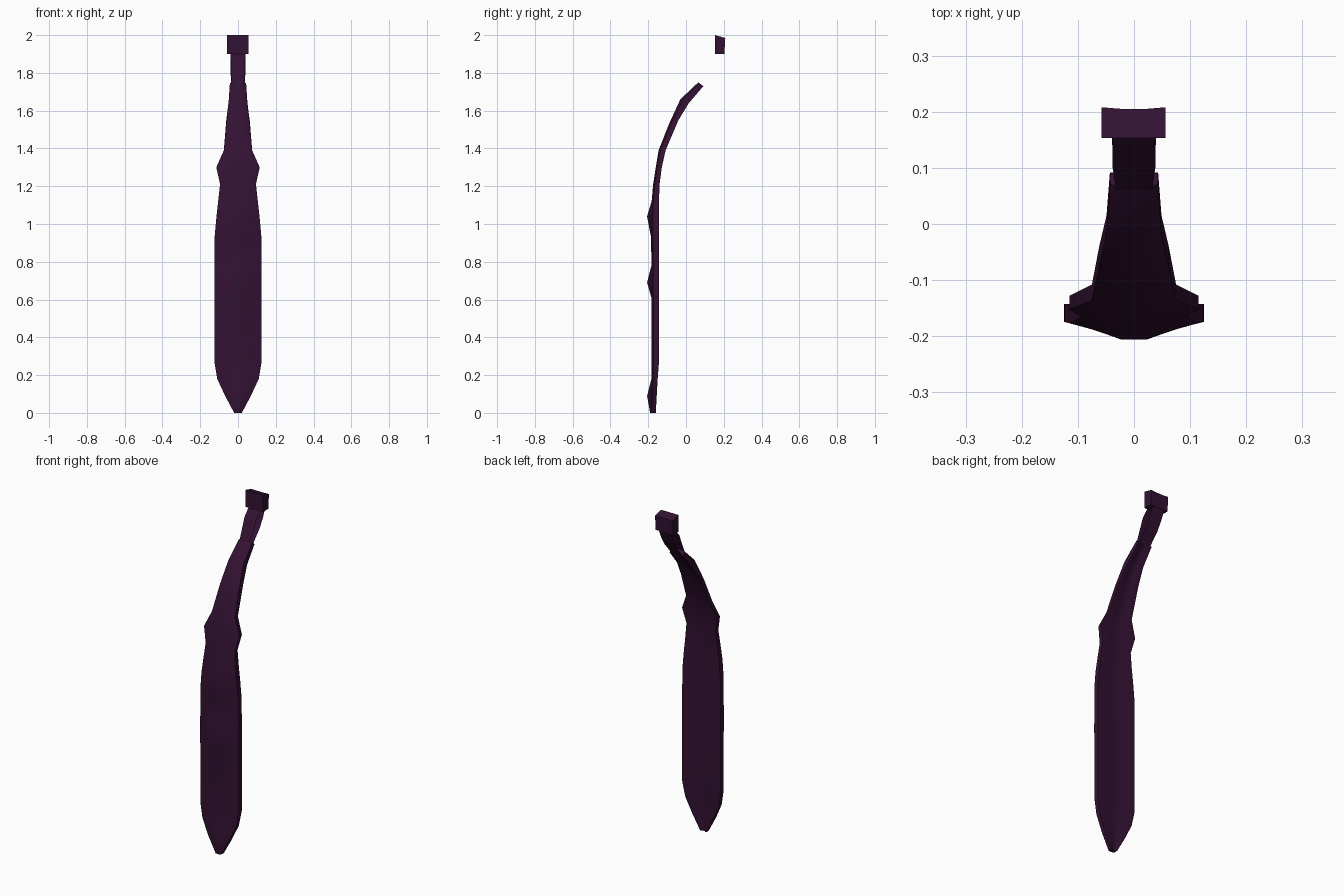
import bpy
import bmesh
import math

cube = bpy.data.objects.get("Cube")
if cube:
    bpy.data.objects.remove(cube, do_unlink=True)

plum = bpy.data.materials.new("dark plum cloth")
plum.use_nodes = True
colour = (0.034, 0.006, 0.033, 1)
plum.diffuse_color = colour
plum.node_tree.nodes["Principled BSDF"].inputs["Base Color"].default_value = colour


def loft(name, rings, closed=True, angle=40):
    """Skin rows of points; closed rows also get end caps."""
    bm = bmesh.new()
    rows = [[bm.verts.new(p) for p in ring] for ring in rings]
    n = len(rows[0])
    for a, b in zip(rows, rows[1:]):
        for i in range(n if closed else n - 1):
            j = (i + 1) % n
            bm.faces.new((a[i], a[j], b[j], b[i]))
    if closed:
        bm.faces.new(rows[0][::-1])
        bm.faces.new(rows[-1])
    mesh = bpy.data.meshes.new(name)
    bm.to_mesh(mesh)
    bm.free()
    mesh.materials.append(plum)
    obj = bpy.data.objects.new(name, mesh)
    bpy.context.collection.objects.link(obj)
    bpy.ops.object.select_all(action="DESELECT")
    obj.select_set(True)
    bpy.context.view_layer.objects.active = obj
    bpy.ops.object.shade_smooth_by_angle(angle=math.radians(angle))
    return obj


# Blade stations: half width, front y, front z, back y, back z, centre fold
stations = [
    (0.02, -0.19, 0.0, -0.16, 0.0, 0),
    (0.068, -0.19, 0.09, -0.155, 0.09, 0.016),
    (0.11, -0.183, 0.18, -0.15, 0.18, 0),
    (0.125, -0.183, 0.27, -0.143, 0.27, 0),
    (0.125, -0.183, 0.61, -0.143, 0.61, 0),
    (0.125, -0.185, 0.69, -0.143, 0.69, 0.021),
    (0.125, -0.183, 0.78, -0.143, 0.78, 0),
    (0.124, -0.185, 0.93, -0.143, 0.93, 0),
    (0.114, -0.188, 1.04, -0.143, 1.04, 0.018),
    (0.105, -0.182, 1.12, -0.143, 1.12, 0),
    (0.095, -0.174, 1.21, -0.14, 1.21, 0),
    (0.115, -0.16, 1.30, -0.128, 1.30, 0),
    (0.075, -0.145, 1.39, -0.108, 1.39, 0),
    (0.062, -0.09, 1.53, -0.04, 1.55, 0),
    (0.049, -0.03, 1.66, 0.015, 1.64, 0),
    (0.043, 0.065, 1.75, 0.092, 1.73, 0),
]


def section(w, fy, fz, by, bz, fold):
    """Cross-section with soft front edges and a shallow channel behind."""
    front = [(-1, 0.25, 0), (-0.65, 0, 0), (-0.18, 0, 1),
             (0.18, 0, 1), (0.65, 0, 0), (1, 0.25, 0)]
    back = [(1, 1), (0.6, 1), (0.3, 0.8), (-0.3, 0.8), (-0.6, 1), (-1, 1)]
    pts = [(u * w, fy + t * (by - fy) - c * fold, fz + t * (bz - fz))
           for u, t, c in front]
    return pts + [(u * w, fy + t * (by - fy), fz + t * (bz - fz)) for u, t in back]


loft("tie_blade", [section(*s) for s in stations])

# Two thin cloth strips joining the blade to the knot
front_path = [(0.032, 0.06, 1.745), (0.038, 0.1, 1.82), (0.038, 0.115, 1.86), (0.039, 0.157, 1.905)]
back_path = [(0.036, 0.088, 1.73), (0.039, 0.145, 1.8), (0.039, 0.175, 1.85), (0.039, 0.2, 1.905)]
loft("neck_front_strip", [[(-w, y, z), (w, y, z)] for w, y, z in front_path], False)
loft("neck_back_strip", [[(w, y, z), (-w, y, z)] for w, y, z in back_path], False)

# Knot with a sloping top and a slightly hollow back
columns = []
for x, inset in ((-0.058, 0), (-0.02, 0.003), (0.02, 0.003), (0.056, 0)):
    columns.append([(x, 0.153, 1.9), (x, 0.153, 2.0),
                    (x, 0.208 - inset, 1.985), (x, 0.203 - inset, 1.9)])
knot = loft("knot", columns)
bm = bmesh.new()
bm.from_mesh(knot.data)
bmesh.ops.recalc_face_normals(bm, faces=bm.faces)
bm.to_mesh(knot.data)
bm.free()
